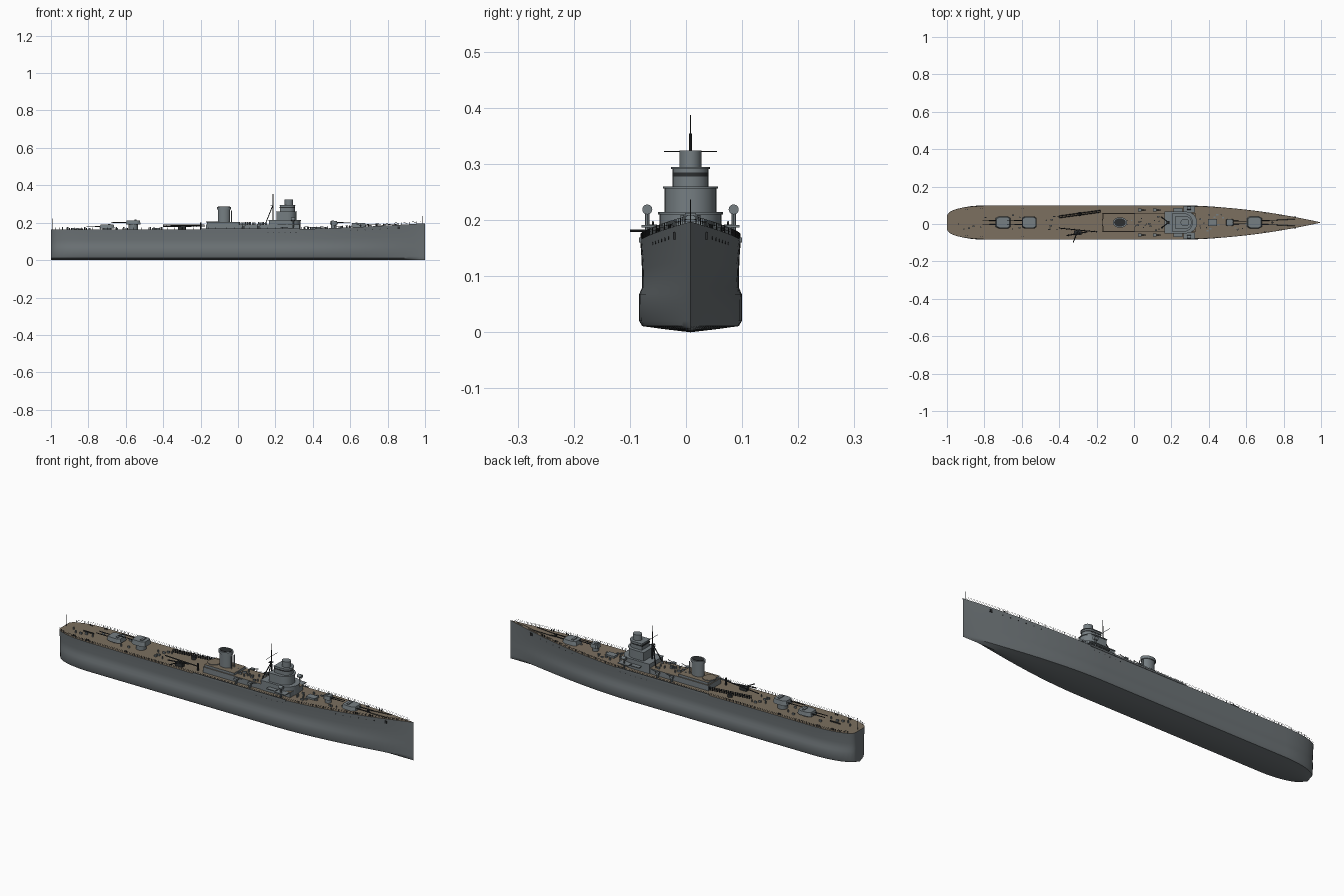
import bpy, bmesh, math, random
from mathutils import Vector, Matrix

cube = bpy.data.objects.get("Cube")
if cube:
    bpy.data.objects.remove(cube)
random.seed(4)
AXIS = 0.008          # the ship's centreline in y
BEAM = 0.0915         # largest half width


def material(name, rgb):
    m = bpy.data.materials.new(name)
    m.use_nodes = True
    m.diffuse_color = (*rgb, 1)
    m.node_tree.nodes["Principled BSDF"].inputs["Base Color"].default_value = (*rgb, 1)
    return m


HULL = material("hull grey", (0.15, 0.17, 0.18))
GREY = material("upperworks grey", (0.18, 0.21, 0.225))
WOOD = material("deck wood", (0.2, 0.16, 0.115))
DARK = material("dark metal", (0.025, 0.028, 0.03))


def finish(bm, name, mats, smooth=False, wood_top=False):
    bmesh.ops.recalc_face_normals(bm, faces=bm.faces)
    if wood_top:
        for f in bm.faces:
            f.material_index = int(f.normal.z > 0.9)
    me = bpy.data.meshes.new(name)
    bm.to_mesh(me)
    bm.free()
    ob = bpy.data.objects.new(name, me)
    ob.location.y = AXIS
    bpy.context.collection.objects.link(ob)
    for m in mats:
        me.materials.append(m)
    if smooth:
        bpy.ops.object.select_all(action='DESELECT')
        ob.select_set(True)
        bpy.context.view_layer.objects.active = ob
        bpy.ops.object.shade_smooth_by_angle(angle=math.radians(35))
    return ob


def box(bm, x, y, z, sx, sy, sz):
    """Box centred on x, y and standing on z."""
    mat = Matrix.Translation((x, y, z + sz / 2)) @ Matrix.Diagonal((sx, sy, sz, 1))
    bmesh.ops.create_cube(bm, size=1, matrix=mat)


def rod(bm, a, b, r, r2=None, n=8):
    a, b = Vector(a), Vector(b)
    d = b - a
    mat = Matrix.Translation((a + b) / 2) @ d.to_track_quat('Z', 'Y').to_matrix().to_4x4()
    bmesh.ops.create_cone(bm, cap_ends=True, segments=n, radius1=r,
                          radius2=r if r2 is None else r2, depth=d.length, matrix=mat)


def prism(bm, outline, z0, z1, taper=1.0):
    """Extrude an outline upward, shrinking the top about its centre."""
    cx = sum(p[0] for p in outline) / len(outline)
    low = [bm.verts.new((x, y, z0)) for x, y in outline]
    top = [bm.verts.new((cx + (x - cx) * taper, y * taper, z1)) for x, y in outline]
    bm.faces.new(low)
    bm.faces.new(top)
    for i in range(len(low)):
        j = (i + 1) % len(low)
        bm.faces.new((low[i], low[j], top[j], top[i]))


def round_front(x0, x1, w):
    """Outline with a flat back and a rounded front."""
    r = min(w, (x1 - x0) * 0.6)
    arc = [math.radians(a) for a in range(-90, 91, 15)]
    return [(x0, -w)] + [(x1 - r + r * math.cos(a), w * math.sin(a)) for a in arc] + [(x0, w)]


def oval(x, rx, ry, n=24):
    return [(x + rx * math.cos(i * math.tau / n), ry * math.sin(i * math.tau / n)) for i in range(n)]


# Hull lines
def fullness(x):
    if x > 0.25:
        return max(1 - ((x - 0.25) / 0.75) ** 1.9, 0.004)
    if x < -0.8:
        return 0.4 + 0.6 * math.sqrt(max(0, 1 - ((-0.8 - x) / 0.2) ** 2))
    return 1.0


def deck(x):
    return 0.163 + 0.034 * max(0, (x - 0.2) / 0.8) ** 1.5


def edge(x):
    return BEAM * 0.98 * fullness(x)


# Hull, lofted from a bulged cross-section
section = [(0, 0), (0.55, 0.006), (0.94, 0.011), (1, 0.02), (1, 0.068),
           (0.94, 0.08), (0.945, 0.11), (0.96, 0.14), (0.98, 0.163)]
stations = [-1 + 0.2 * (1 - math.cos(i * math.pi / 16)) for i in range(8)]
stations += [-0.8 + 0.15 * i for i in range(7)] + [0.25 + 0.03 * i for i in range(26)]
bm = bmesh.new()
rings = []
for x in stations:
    half = []
    for w, z in section:
        power = 1 + 0.3 * (1 - z / 0.163)
        height = z if z < 0.1 else z * deck(x) / 0.163
        half.append((BEAM * w * fullness(x) ** power, height))
    ring = half[:0:-1] + [(-y, z) for y, z in half]
    rings.append([bm.verts.new((x, y, z)) for y, z in ring])
for a, b in zip(rings, rings[1:]):
    for i in range(len(a)):
        j = (i + 1) % len(a)
        bm.faces.new((a[i], a[j], b[j], b[i]))
bm.faces.new(rings[0])
bm.faces.new(rings[-1])
finish(bm, "hull", [HULL, WOOD], True, True)

# Guard rails, rubbing strake and portholes
bm = bmesh.new()
xs = [-0.995 + 0.0199 * i for i in range(100)]
for s in (-1, 1):
    for x0, x1 in zip(xs, xs[1:]):
        p = Vector((x0, s * edge(x0) * 0.985, deck(x0)))
        q = Vector((x1, s * edge(x1) * 0.985, deck(x1)))
        rod(bm, p, p + Vector((0, 0, 0.012)), 0.0007, n=4)
        for h in (0.006, 0.012):
            up = Vector((0, 0, h))
            rod(bm, p + up, q + up, 0.0004, n=3)
finish(bm, "guard_rails", [DARK])
bm = bmesh.new()
for s in (-1, 1):
    for x in [0.16 + 0.03 * i for i in range(6)] + [0.6 + 0.04 * i for i in range(6)]:
        y, z = edge(x) * 0.975, deck(x) - 0.017
        rod(bm, (x, s * (y - 0.004), z), (x, s * (y + 0.001), z), 0.0028)
    y = edge(0.86)
    box(bm, 0.86, s * y * 0.98, 0.165, 0.012, 0.006, 0.014)
finish(bm, "portholes_and_anchors", [DARK])
bm = bmesh.new()
for s in (-1, 1):
    box(bm, 0.065, s * 0.0895, 0.16, 0.53, 0.004, 0.009)
finish(bm, "midship_bulwark", [HULL])

# Midship deckhouses with planked tops
bm = bmesh.new()
box(bm, 0.08, 0, 0.162, 0.5, 0.104, 0.029)
box(bm, -0.08, 0, 0.19, 0.17, 0.094, 0.013)
prism(bm, oval(-0.14, 0.032, 0.034), 0.2, 0.206)
finish(bm, "midship_deckhouse", [GREY, WOOD], wood_top=True)

# Bridge tower in stepped tiers
bm = bmesh.new()
for x0, x1, w, z0, z1 in ((0.165, 0.335, 0.055, 0.162, 0.214), (0.205, 0.312, 0.046, 0.214, 0.26),
                          (0.225, 0.305, 0.032, 0.26, 0.295)):
    prism(bm, round_front(x0, x1, w), z0, z1)
    prism(bm, round_front(x0 - 0.002, x1 + 0.003, w + 0.003), z1 - 0.004, z1)
prism(bm, oval(0.272, 0.023, 0.02), 0.295, 0.324)
finish(bm, "bridge_tower", [GREY], True)
bm = bmesh.new()
prism(bm, round_front(0.222, 0.3055, 0.0325), 0.278, 0.285)
finish(bm, "bridge_windows", [DARK], True)

# Wing platforms with directors
bm = bmesh.new()
for s in (-1, 1):
    box(bm, 0.295, s * 0.07, 0.187, 0.06, 0.035, 0.004)
    box(bm, 0.235, s * 0.065, 0.187, 0.05, 0.025, 0.004)
    rod(bm, (0.295, s * 0.077, 0.163), (0.295, s * 0.077, 0.212), 0.004)
    rod(bm, (0.284, s * 0.077, 0.219), (0.306, s * 0.077, 0.219), 0.009, n=12)
finish(bm, "wing_platforms", [GREY], True)

# Tripod mast with yard
bm = bmesh.new()
rod(bm, (0.187, 0, 0.19), (0.187, 0, 0.354), 0.0035, 0.0025)
rod(bm, (0.187, 0, 0.35), (0.187, 0, 0.387), 0.0009)
for s in (-1, 1):
    rod(bm, (0.145, s * 0.03, 0.19), (0.185, 0, 0.29), 0.0025)
rod(bm, (0.187, -0.047, 0.322), (0.187, 0.047, 0.322), 0.001)
box(bm, 0.183, 0, 0.288, 0.016, 0.018, 0.003)
rod(bm, (-0.99, 0, 0.163), (-0.99, 0, 0.222), 0.001)
rod(bm, (0.985, 0, 0.19), (0.985, 0, 0.237), 0.001)
finish(bm, "masts_and_flagstaffs", [DARK])

# Funnel
bm = bmesh.new()
prism(bm, oval(-0.075, 0.033, 0.024), 0.2, 0.276)
prism(bm, oval(-0.075, 0.038, 0.028), 0.27, 0.284)
for s in (-1, 1):
    rod(bm, (-0.035, s * 0.012, 0.2), (-0.035, s * 0.012, 0.265), 0.003)
finish(bm, "funnel", [GREY], True)
bm = bmesh.new()
prism(bm, oval(-0.075, 0.031, 0.022), 0.28, 0.286)
finish(bm, "funnel_opening", [DARK])


# Main turrets: base, faceted house and a pair of guns
def turret(name, x, z, aim, length, width, height, reach):
    bm = bmesh.new()
    rod(bm, (x, 0, deck(x) - 0.003), (x, 0, z), width * 0.75, n=20)
    a, w = length / 2, width
    plan = [(-a, -w * 0.7), (-a * 0.6, -w), (a * 0.5, -w), (a, -w * 0.7),
            (a, w * 0.7), (a * 0.5, w), (-a * 0.6, w), (-a, w * 0.7)]
    prism(bm, [(x + aim * px, py) for px, py in plan], z, z + height, 0.88)
    box(bm, x - aim * a * 0.3, 0, z + height, 0.012, width, 0.004)
    finish(bm, name, [GREY])
    bm = bmesh.new()
    for s in (-1, 1):
        y = s * width * 0.35
        rod(bm, (x, y, z + height * 0.5), (x + aim * reach, y, z + height * 0.55), 0.003, 0.0018)
    finish(bm, name + "_guns", [DARK])


turret("aft_lower_turret", -0.7, 0.17, -1, 0.08, 0.033, 0.02, 0.11)
turret("aft_upper_turret", -0.56, 0.189, -1, 0.08, 0.033, 0.023, 0.12)
turret("bow_turret", 0.645, 0.178, 1, 0.08, 0.033, 0.02, 0.115)
turret("raised_forward_gun", 0.512, 0.19, 1, 0.04, 0.02, 0.019, 0.09)

# Aircraft catapult and crane abaft the deckhouse
bm = bmesh.new()
for s in (-1, 1):
    for h in (0.178, 0.188):
        rod(bm, (-0.4, 0.03 + s * 0.005, h), (-0.18, 0.06 + s * 0.005, h), 0.002, n=4)
for i in range(12):
    x, y = -0.4 + 0.02 * i, 0.03 + 0.0027 * i
    rod(bm, (x, y - 0.005, 0.178), (x, y + 0.005, 0.188), 0.0015, n=4)
rod(bm, (-0.29, 0.045, 0.162), (-0.29, 0.045, 0.178), 0.012, n=12)
rod(bm, (-0.2, -0.05, 0.163), (-0.2, -0.05, 0.2), 0.004)
rod(bm, (-0.2, -0.05, 0.185), (-0.4, -0.03, 0.18), 0.0025)
rod(bm, (-0.3, -0.045, 0.181), (-0.325, -0.107, 0.181), 0.0025)
rod(bm, (-0.36, -0.07, 0.183), (-0.25, -0.05, 0.183), 0.003)
box(bm, -0.3, -0.055, 0.163, 0.04, 0.022, 0.018)
finish(bm, "catapult_and_crane", [DARK])

# Light guns on the deckhouse and amidships
bm = bmesh.new()
for x in (0.03, 0.11):
    for s in (-1, 1):
        rod(bm, (x, s * 0.067, 0.163), (x, s * 0.067, 0.182), 0.006)
        box(bm, x, s * 0.067, 0.182, 0.018, 0.014, 0.01)
        rod(bm, (x, s * 0.067, 0.188), (x + 0.035, s * 0.067, 0.197), 0.0016)
finish(bm, "light_guns", [GREY])

# Deck fittings: lockers, vents, bollards and anchor chains
bm = bmesh.new()
for x0, x1, z, count in ((-0.95, -0.78, 0.163, 6), (-0.66, -0.6, 0.163, 4), (-0.5, -0.4, 0.163, 8),
                         (-0.02, 0.15, 0.191, 18), (0.35, 0.48, 0.165, 14), (0.54, 0.6, 0.17, 5)):
    for i in range(count):
        x = random.uniform(x0, x1)
        y = random.uniform(-0.045, 0.045)
        if i % 2:
            box(bm, x, y, z, 0.012, 0.007, 0.009)
        else:
            rod(bm, (x, y, z), (x, y, z + 0.013), 0.0035)
box(bm, 0.42, 0, 0.163, 0.05, 0.035, 0.014)
finish(bm, "deck_fittings", [GREY])
bm = bmesh.new()
for s in (-1, 1):
    rod(bm, (0.74, s * 0.012, 0.186), (0.86, s * 0.018, 0.191), 0.0015, n=4)
    for x in (-0.9, -0.82, -0.6, 0.7, 0.78):
        for dx in (0, 0.01):
            y = s * edge(x) * 0.85
            rod(bm, (x + dx, y, deck(x)), (x + dx, y, deck(x) + 0.008), 0.0025)
rod(bm, (0.74, 0, 0.18), (0.74, 0, 0.196), 0.006)
box(bm, -0.86, 0, 0.163, 0.06, 0.002, 0.006)
finish(bm, "bollards_and_chains", [DARK])
